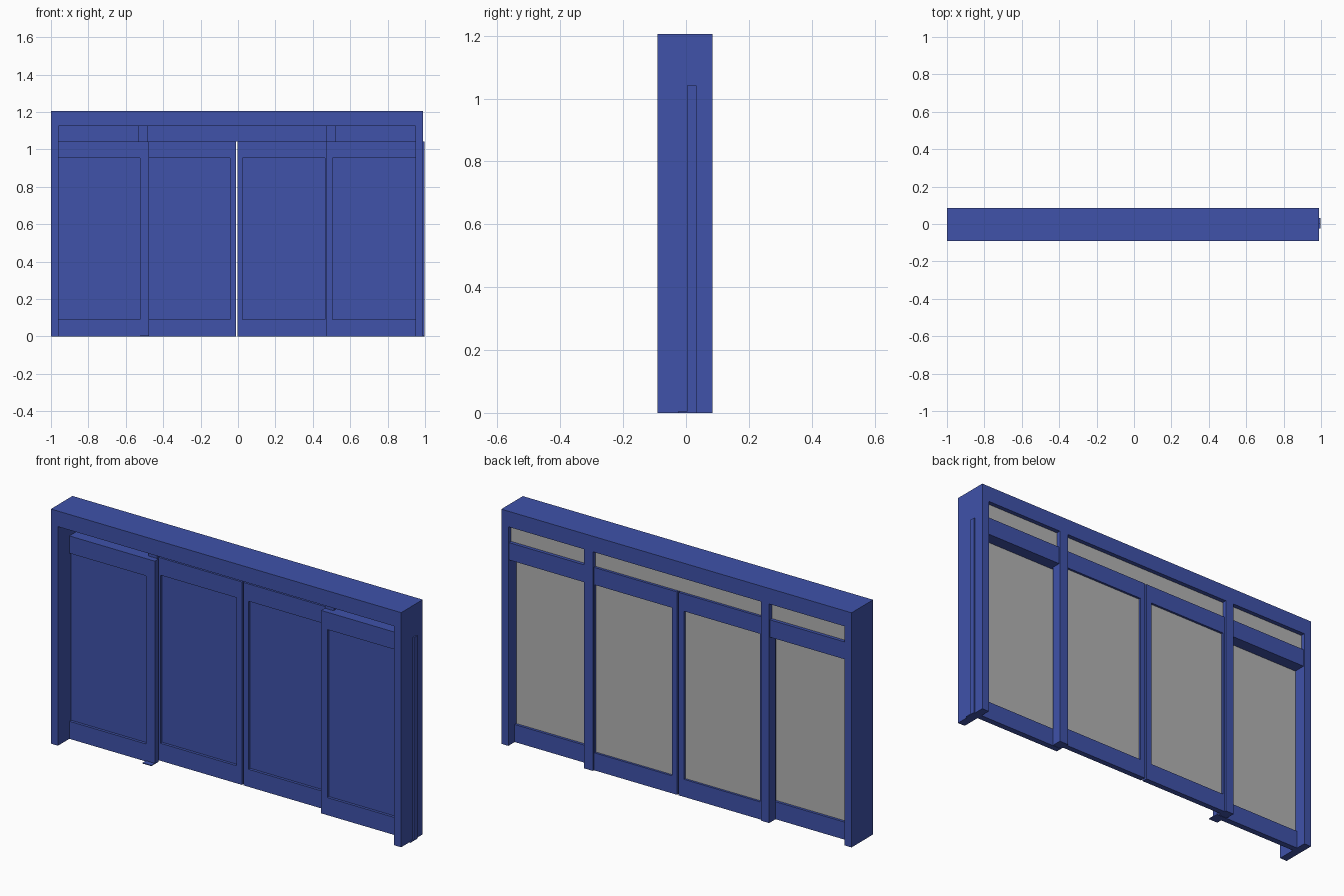
import bpy, bmesh

if "Cube" in bpy.data.objects:
    bpy.data.objects.remove(bpy.data.objects["Cube"])

blue = bpy.data.materials.new("blue_paint")
blue.diffuse_color = (0.05, 0.085, 0.40, 1)
blue.use_nodes = True
blue.node_tree.nodes["Principled BSDF"].inputs["Base Color"].default_value = blue.diffuse_color
grey = bpy.data.materials.new("grey_glass")
grey.diffuse_color = (0.45, 0.45, 0.45, 1)
grey.use_nodes = True
grey.node_tree.nodes["Principled BSDF"].inputs["Base Color"].default_value = grey.diffuse_color


def finish(name, bm, mats):
    me = bpy.data.meshes.new(name)
    bm.to_mesh(me)
    bm.free()
    for m in mats:
        me.materials.append(m)
    ob = bpy.data.objects.new(name, me)
    bpy.context.collection.objects.link(ob)
    return ob


def boxes(name, parts):
    """One object from boxes given as (x0, x1, y0, y1, z0, z1)."""
    bm = bmesh.new()
    for x0, x1, y0, y1, z0, z1 in parts:
        vs = bmesh.ops.create_cube(bm, size=1)["verts"]
        for v in vs:
            v.co.x = x0 if v.co.x < 0 else x1
            v.co.y = y0 if v.co.y < 0 else y1
            v.co.z = z0 if v.co.z < 0 else z1
    return finish(name, bm, [blue])


def pane(name, x0, x1, y, z0, z1):
    """Thin glass: blue towards the front, grey towards the back."""
    bm = bmesh.new()
    for side, yy in ((0, y), (1, y + 0.003)):
        pts = [(x0, yy, z0), (x1, yy, z0), (x1, yy, z1), (x0, yy, z1)]
        if side:
            pts.reverse()
        f = bm.faces.new([bm.verts.new(p) for p in pts])
        f.material_index = side
    return finish(name, bm, [blue, grey])


# Outer frame: an upside-down U extruded through the wall depth
bm = bmesh.new()
profile = [(-1, 0), (-0.96, 0), (-0.96, 1.125), (0.95, 1.125),
           (0.95, 0), (0.99, 0), (0.99, 1.205), (-1, 1.205)]
face = bm.faces.new([bm.verts.new((x, -0.09, z)) for x, z in profile])
ext = bmesh.ops.extrude_face_region(bm, geom=[face])["geom"]
bmesh.ops.translate(bm, vec=(0, 0.175, 0),
                    verts=[g for g in ext if isinstance(g, bmesh.types.BMVert)])
bmesh.ops.recalc_face_normals(bm, faces=bm.faces)
finish("outer_frame", bm, [blue])

LOW, HIGH, TOP = 0.09, 0.953, 1.042

# Mullions and the transom bars over the outer bays
boxes("mullions", [(-0.532, -0.485, 0.035, 0.085, 0, 1.125),
                   (0.47, 0.52, 0.035, 0.085, 0, 1.125)])
boxes("transom_bars", [(-0.96, -0.532, 0.033, 0.08, HIGH, TOP),
                       (0.52, 0.95, 0.033, 0.08, HIGH, TOP)])

# Leaves: (name, x0, x1, left stile width, right stile width, y0, y1)
leaves = [("left_outer", -0.99, -0.475, 0.03, 0.05, 0.003, 0.033),
          ("left_inner", -0.485, -0.012, 0.01, 0.03, 0.048, 0.076),
          ("right_inner", -0.002, 0.47, 0.027, 0.004, 0.048, 0.076),
          ("right_outer", 0.47, 0.997, 0.035, 0.047, 0.003, 0.033)]
for name, x0, x1, a, b, y0, y1 in leaves:
    boxes(name + "_leaf", [(x0, x0 + a, y0, y1, 0, HIGH),
                           (x1 - b, x1, y0, y1, 0, HIGH),
                           (x0 + a, x1 - b, y0, y1, 0, LOW),
                           (x0, x1, y0, y1, HIGH, TOP)])
    pane(name + "_glass", x0 + a, x1 - b, y0 + 0.014, LOW, HIGH)

# Thin floor guides under the sliding stiles
boxes("floor_guides", [(-0.525, -0.475, -0.025, 0.033, 0, 0.004),
                       (0.95, 0.997, -0.025, 0.033, 0, 0.004)])

# Transom lights above the leaves
for name, x0, x1 in (("left", -0.96, -0.532), ("centre", -0.485, 0.47),
                     ("right", 0.52, 0.95)):
    pane(name + "_transom_glass", x0, x1, 0.06, TOP, 1.125)
